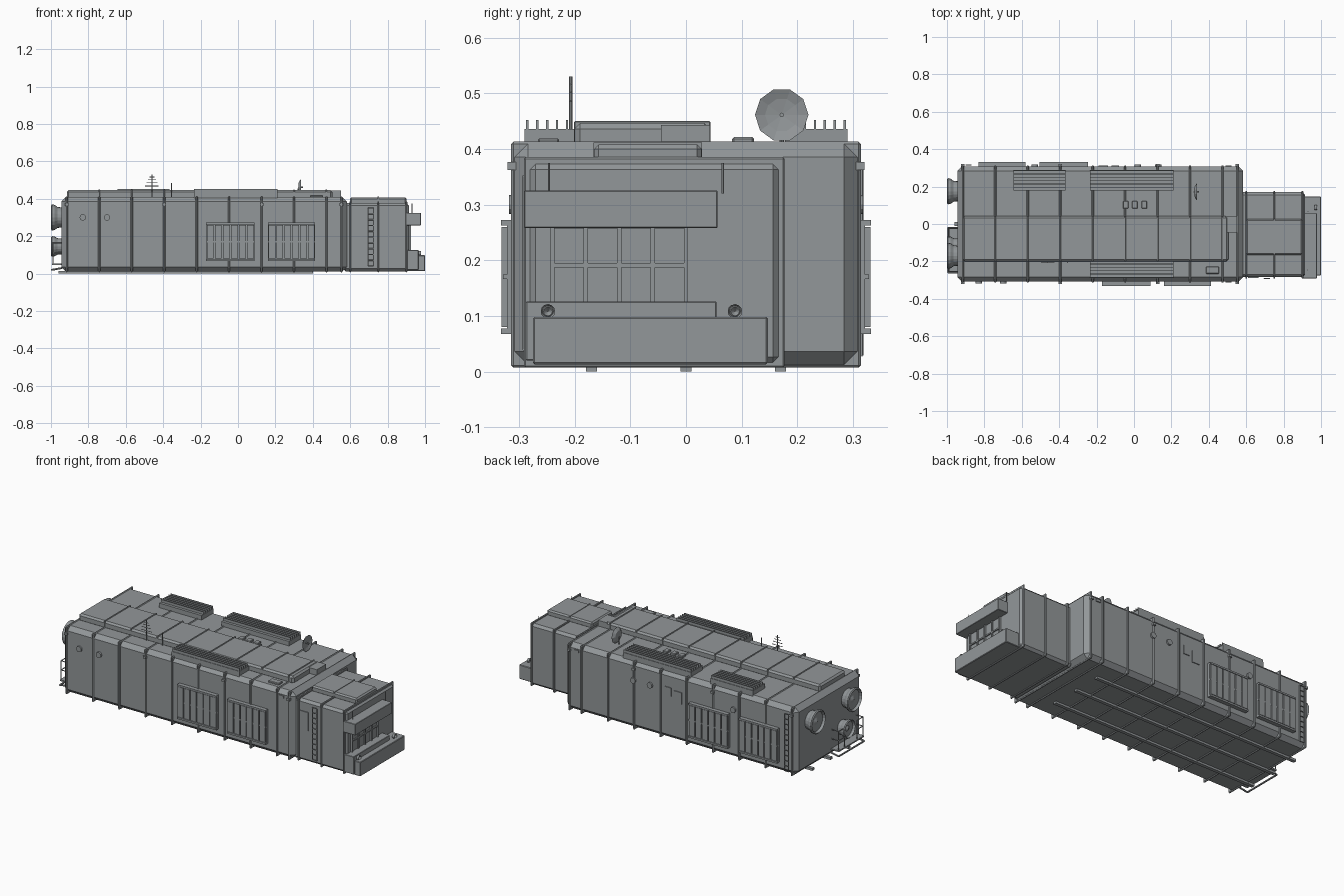
import bpy, bmesh, math
from mathutils import Vector, Matrix

grey = bpy.data.materials.new("hull grey")
grey.diffuse_color = (0.29, 0.31, 0.32, 1)


def finish(name, bm):
    bmesh.ops.recalc_face_normals(bm, faces=bm.faces)
    me = bpy.data.meshes.new(name)
    bm.to_mesh(me)
    bm.free()
    me.materials.append(grey)
    ob = bpy.data.objects.new(name, me)
    bpy.context.collection.objects.link(ob)
    return ob


def add_box(bm, x0, x1, y0, y1, z0, z1):
    m = Matrix.Translation(((x0 + x1) / 2, (y0 + y1) / 2, (z0 + z1) / 2))
    m = m @ Matrix.Diagonal((x1 - x0, y1 - y0, z1 - z0, 1))
    bmesh.ops.create_cube(bm, size=1, matrix=m)


def boxes(name, items, bevel=0):
    bm = bmesh.new()
    for b in items:
        add_box(bm, *b)
    if bevel:
        bmesh.ops.bevel(bm, geom=bm.edges[:], offset=bevel, segments=1, affect='EDGES')
    return finish(name, bm)


def add_rod(bm, a, b, r, r2=None, n=8):
    a, b = Vector(a), Vector(b)
    d = b - a
    m = Matrix.Translation((a + b) / 2) @ d.to_track_quat('Z', 'Y').to_matrix().to_4x4()
    bmesh.ops.create_cone(bm, cap_ends=True, segments=n, radius1=r,
                          radius2=r if r2 is None else r2, depth=d.length, matrix=m)


def rods(name, items, r, n=8):
    bm = bmesh.new()
    for a, b in items:
        add_rod(bm, a, b, r, n=n)
    return finish(name, bm)


def lathe_x(name, profile, centre, n=20):
    # profile of (x offset, radius) spun about the x axis
    bm = bmesh.new()
    vs = [bm.verts.new((x, r, 0)) for x, r in profile]
    es = [bm.edges.new(p) for p in zip(vs, vs[1:])]
    bmesh.ops.spin(bm, geom=vs + es, cent=(0, 0, 0), axis=(1, 0, 0),
                   angle=2 * math.pi, steps=n, use_merge=True)
    bmesh.ops.remove_doubles(bm, verts=bm.verts, dist=1e-5)
    bmesh.ops.translate(bm, verts=bm.verts, vec=centre)
    return finish(name, bm)


# Main hull, cab and the ribs wrapped around them
boxes("main_hull", [(-0.945, 0.583, -0.308, 0.308, 0.012, 0.409)], 0.024)
boxes("cab_hull", [(0.56, 0.915, -0.284, 0.17, 0.012, 0.377)], 0.014)
rib_x = [-0.915 + 0.1735 * i for i in range(9)] + [0.553]
boxes("hull_ribs", [(x - 0.006, x + 0.006, -0.314, 0.314, 0.007, 0.413) for x in rib_x], 0.004)
boxes("cab_ribs", [(x - 0.005, x + 0.005, -0.291, 0.177, 0.007, 0.385)
                   for x in (0.6, 0.75, 0.9)], 0.003)
boxes("rib_clamps", [(x - 0.009, x + 0.009, s * 0.313 - 0.008, s * 0.313 + 0.008, 0.362, 0.376)
                     for x in rib_x[::3] for s in (-1, 1)])

# Keel rails under the hull
boxes("keel_rails", [(-0.96, 0.4, y - 0.01, y + 0.01, 0, 0.014) for y in (-0.17, 0, 0.17)])

# Raised roof spine and its seams
boxes("roof_spine", [(-0.915, 0.505, -0.2, 0.043, 0.4, 0.446)], 0.01)
boxes("spine_seams", [(x - 0.004, x + 0.004, -0.201, 0.044, 0.4, 0.45) for x in rib_x[1:]
                      if x < 0.5], 0.002)
boxes("spine_nose", [(0.49, 0.552, -0.045, 0.043, 0.405, 0.443)])
boxes("cab_spine", [(0.6, 0.9, -0.165, 0.028, 0.37, 0.408)], 0.008)
boxes("cab_spine_seam", [(0.746, 0.754, -0.166, 0.029, 0.37, 0.411)])

# Finned roof radiators
for name, x0, x1, s in (("radiator_rear", -0.645, -0.365, 1), ("radiator_left", -0.235, 0.212, 1),
                        ("radiator_right", -0.235, 0.212, -1)):
    lo, hi, n = (0.178, 0.29, 7) if s > 0 else (0.195, 0.29, 6)
    ya, yb = sorted((s * lo, s * hi))
    fins = [s * (0.285 - 0.0178 * i) for i in range(n - 1)]
    boxes(name, [(x0, x1, ya, yb, 0.4, 0.436)] +
          [(x0, x1, y - 0.002, y + 0.002, 0.43, 0.452) for y in fins])

# Roof hatches
boxes("roof_boxes", [(x - 0.015, x + 0.015, 0.083, 0.122, 0.4, 0.421)
                     for x in (-0.045, 0.005, 0.055)], 0.003)
boxes("roof_hatch", [(0.385, 0.455, -0.266, -0.228, 0.4, 0.419)], 0.003)

# Dish aerial facing forward
lathe_x("dish", [(-0.006, 0), (-0.003, 0.03), (0.01, 0.048), (0.004, 0.03), (0, 0)],
        (0.328, 0.172, 0.461), 10)
rods("dish_stand", [((0.328, 0.172, 0.461), (0.348, 0.172, 0.461)),
                    ((0.322, 0.172, 0.4), (0.322, 0.172, 0.455))], 0.004)

# Mast aerials
rods("mast", [((-0.46, -0.207, 0.4), (-0.46, -0.207, 0.53))], 0.003)
rods("mast_arms", [((-0.46 - w, -0.207, z), (-0.46 + w, -0.207, z))
                   for z, w in ((0.468, 0.036), (0.486, 0.03), (0.502, 0.022), (0.516, 0.014))], 0.002, 6)
rods("whip_aerial", [((-0.355, -0.207, 0.4), (-0.355, -0.207, 0.485))], 0.003)

# Side cargo doors: frame, slats and cross bar
for name, x0, x1, s in (("door_right_a", -0.17, 0.088, -1), ("door_right_b", 0.16, 0.413, -1),
                        ("door_left_a", -0.832, -0.58, 1), ("door_left_b", -0.505, -0.247, 1)):
    def part(a, b, z0, z1, d):
        ya, yb = sorted((s * 0.3, s * d))
        return (a, b, ya, yb, z0, z1)
    items = [part(x0, x1, 0.067, 0.272, 0.322),
             part(x0, x1, 0.067, 0.077, 0.332), part(x0, x1, 0.262, 0.272, 0.332),
             part(x0, x1, 0.166, 0.174, 0.329)]
    w = (x1 - x0) / 6
    items += [part(x0 + w * i + 0.003, x0 + w * (i + 1) - 0.003, 0.08, 0.26, 0.331) for i in range(6)]
    boxes(name, items)

# Round side lamps, small wall plates and roof edge lights
rods("side_lamps", [((x, s * 0.3, 0.3), (x, s * 0.318, 0.3))
                    for x, s in ((-0.83, -1), (-0.7, -1), (0.13, 1), (0.02, 1), (-0.53, 1))], 0.017, 12)
boxes("side_plates", [(-0.19, -0.14, 0.3, 0.313, 0.24, 0.31), (-0.12, -0.08, 0.3, 0.313, 0.27, 0.32),
                      (0.49, 0.52, 0.3, 0.314, 0.365, 0.38), (0.49, 0.52, -0.314, -0.3, 0.365, 0.38),
                      (0.61, 0.665, -0.289, -0.28, 0.2, 0.31)])


# Ladders
def ladder(name, x, y, z0, z1):
    bars = [((x + d, y, z0), (x + d, y, z1)) for d in (-0.014, 0.014)]
    n = round((z1 - z0) / 0.032)
    bars += [((x - 0.014, y, z0 + (z1 - z0) * i / n), (x + 0.014, y, z0 + (z1 - z0) * i / n))
             for i in range(n + 1)]
    rods(name, bars, 0.003, 6)


ladder("rear_ladder", -0.885, 0.316, 0.03, 0.37)
ladder("cab_ladder", 0.71, -0.291, 0.04, 0.35)

# Cab front: visor, window panes between bars, step and bumper
boxes("visor", [(0.9, 0.978, -0.291, 0.057, 0.258, 0.325)], 0.002)
panes = [(0.9, 0.918, -0.24 + 0.06 * i + 0.003, -0.24 + 0.06 * (i + 1) - 0.003, z0, z1)
         for i in range(4) for z0, z1 in ((0.125, 0.188), (0.194, 0.257))]
boxes("window_panes", panes)
boxes("window_bars", [(0.9, 0.926, y - 0.004, y + 0.004, 0.12, 0.26)
                      for y in [-0.24 + 0.06 * i for i in range(5)]] +
      [(0.9, 0.925, -0.24, 0, 0.187, 0.195)])
boxes("dash_step", [(0.9, 0.965, -0.288, 0.055, 0.02, 0.126)], 0.002)
boxes("bumper", [(0.9, 1.0, -0.275, 0.147, 0.013, 0.098)], 0.003)
for i, y in enumerate((-0.248, 0.088)):
    lathe_x("headlight_%d" % (i + 1), [(0, 0), (0.01, 0.008), (0.008, 0.01), (0.014, 0.013), (0, 0.013)],
            (0.965, y, 0.108), 12)
rods("visor_aerials", [((0.93, y, 0.32), (0.93, y, 0.375)) for y in (-0.246, 0.066)], 0.002, 6)

# Rear thrusters
for i, (y, z, r) in enumerate(((0.175, 0.3, 0.07), (-0.17, 0.3, 0.07), (-0.12, 0.145, 0.055))):
    lathe_x("thruster_%d" % (i + 1),
            [(0.01, r * 0.75), (-0.02, r * 0.8), (-0.036, r * 0.96), (-0.05, r),
             (-0.055, r * 0.9), (-0.04, r * 0.82), (-0.036, r * 0.3), (-0.045, 0)],
            (-0.945, y, z))

# Rear platform with railing and tow loop
boxes("rear_platform", [(-0.995, -0.93, -0.26, -0.02, 0.045, 0.053)])
rail = [((-0.99, y, 0.05), (-0.99, y, 0.165)) for y in (-0.255, -0.2, -0.08, -0.025)]
rail += [((-0.99, a, z), (-0.99, a + 0.055, z)) for a in (-0.255, -0.08) for z in (0.11, 0.165)]
rail += [((-0.99, y, z), (-0.94, y, z)) for y in (-0.255, -0.025) for z in (0.11, 0.165)]
rods("rear_railing", rail, 0.003, 6)
rods("tow_loop", [((-0.94, -0.26, 0.03), (-0.995, -0.26, 0.02)), ((-0.995, -0.26, 0.02), (-0.995, -0.02, 0.02)),
                  ((-0.995, -0.02, 0.02), (-0.94, -0.02, 0.03))], 0.005)
